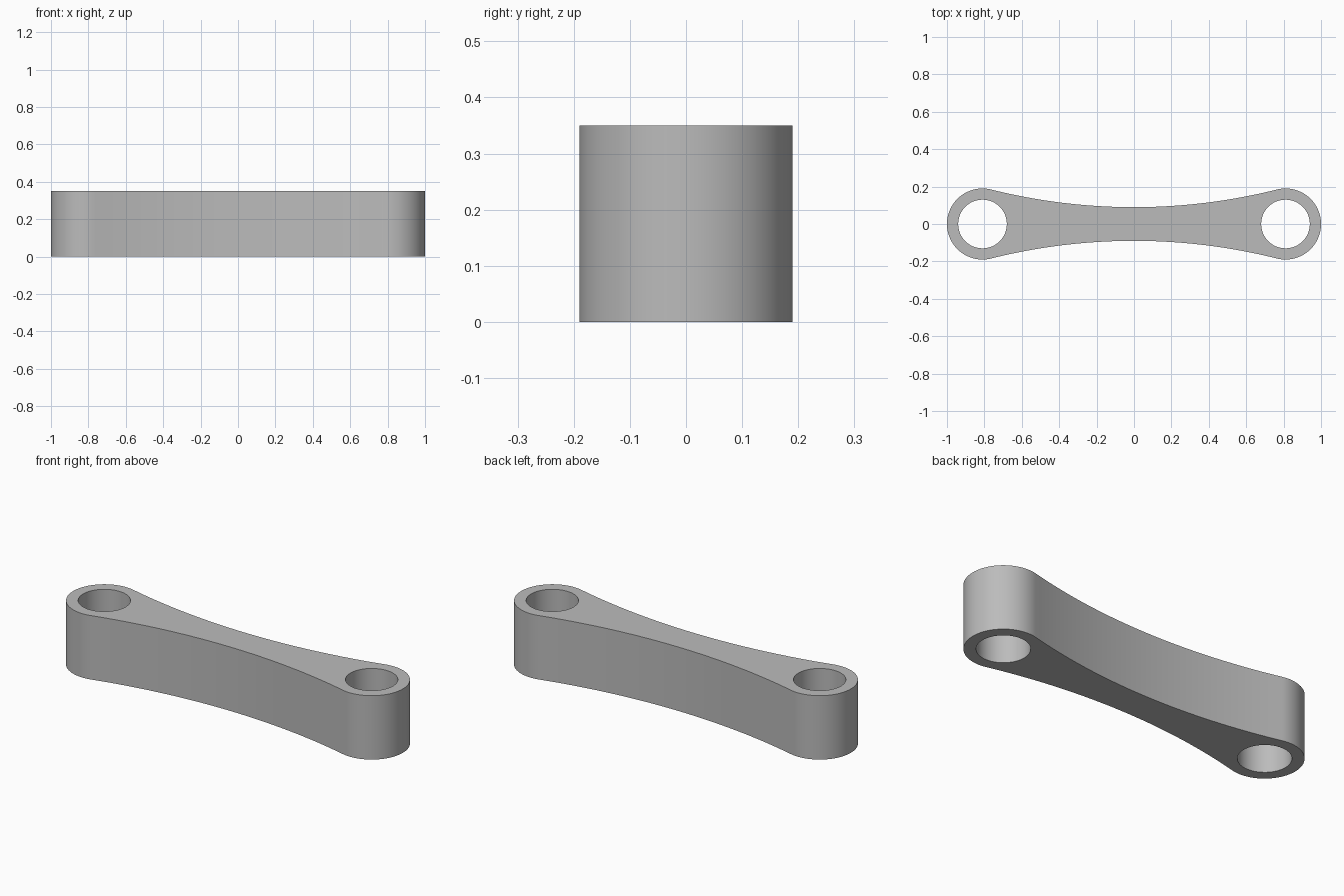
import bpy, bmesh, math
from mathutils import Vector

if "Cube" in bpy.data.objects:
    bpy.data.objects.remove(bpy.data.objects["Cube"])

HEIGHT = 0.35
END_X, END_R, HOLE_R = 0.81, 0.19, 0.13
WAIST = 0.09  # half width at the middle

# Radius and centre of the side arc that is tangent to both round ends
SIDE_R = (END_X**2 + WAIST**2 - END_R**2) / (2 * (END_R - WAIST))
SIDE_Y = WAIST + SIDE_R
SPREAD = math.atan2(END_X, SIDE_Y)


def arc(cx, cy, radius, start, end, steps):
    """Points along an arc, without the last one."""
    angles = [start + (end - start) * i / steps for i in range(steps)]
    return [(cx + radius * math.cos(a), cy + radius * math.sin(a)) for a in angles]


def add_loop(bm, points):
    verts = [bm.verts.new((x, y, 0)) for x, y in points]
    return [bm.edges.new((v, verts[i - 1])) for i, v in enumerate(verts)]


# Outline: right end and top side, then the same turned half a revolution
up = math.pi / 2
tangent = up + SPREAD
half = arc(END_X, 0, END_R, -tangent, tangent, 48)
half += arc(0, SIDE_Y, SIDE_R, -up + SPREAD, -up - SPREAD, 40)
outline = half + [(-x, -y) for x, y in half]

# Flat link with two holes, extruded upward
bm = bmesh.new()
edges = add_loop(bm, outline)
for side in (-1, 1):
    edges += add_loop(bm, arc(side * END_X, 0, HOLE_R, 0, 2 * math.pi, 64))
bmesh.ops.triangle_fill(bm, edges=edges, use_beauty=True, normal=Vector((0, 0, 1)))
extruded = bmesh.ops.extrude_face_region(bm, geom=bm.faces[:], use_keep_orig=True)
top = [v for v in extruded["geom"] if isinstance(v, bmesh.types.BMVert)]
bmesh.ops.translate(bm, verts=top, vec=(0, 0, HEIGHT))
bmesh.ops.recalc_face_normals(bm, faces=bm.faces[:])

mesh = bpy.data.meshes.new("connecting_link")
bm.to_mesh(mesh)
bm.free()
link = bpy.data.objects.new("connecting_link", mesh)
bpy.context.collection.objects.link(link)

# Plain grey material
grey = bpy.data.materials.new("plain_grey")
grey.use_nodes = True
colour = (0.5, 0.5, 0.5, 1)
grey.diffuse_color = colour
grey.node_tree.nodes["Principled BSDF"].inputs["Base Color"].default_value = colour
mesh.materials.append(grey)

# Smooth curved walls, sharp rims
bpy.ops.object.select_all(action="DESELECT")
link.select_set(True)
bpy.context.view_layer.objects.active = link
bpy.ops.object.shade_smooth_by_angle(angle=math.radians(30))
